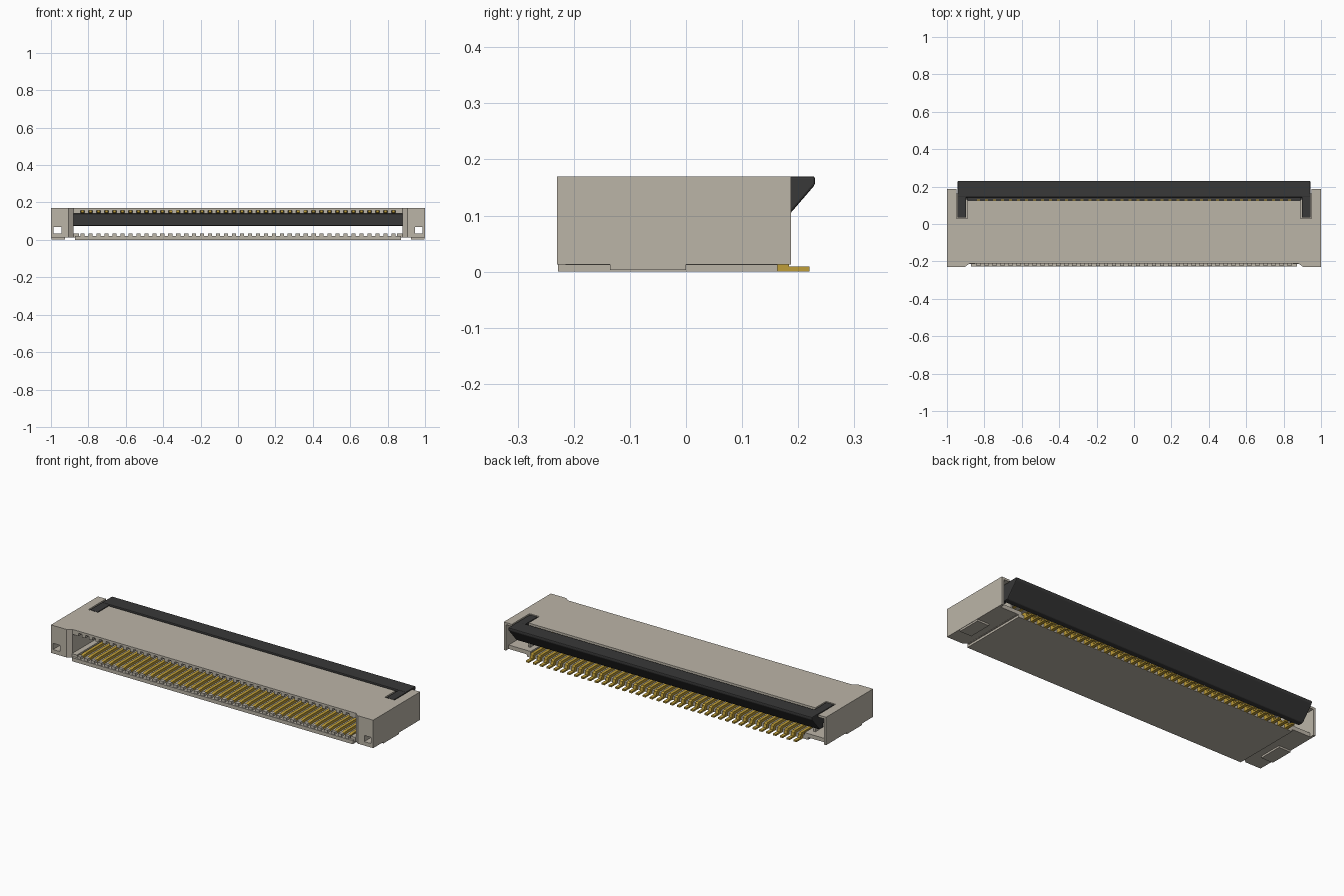
import bpy, bmesh

if "Cube" in bpy.data.objects:
    bpy.data.objects.remove(bpy.data.objects["Cube"])


def material(name, rgb, rough=0.6):
    m = bpy.data.materials.new(name)
    m.use_nodes = True
    m.diffuse_color = (*rgb, 1)
    bsdf = m.node_tree.nodes["Principled BSDF"]
    bsdf.inputs["Base Color"].default_value = (*rgb, 1)
    bsdf.inputs["Roughness"].default_value = rough
    return m


BEIGE = material("beige plastic", (0.50, 0.46, 0.39))
BLACK = material("black plastic", (0.04, 0.04, 0.04))
GOLD = material("gold contact", (0.52, 0.34, 0.04))


def prism(bm, pts, lo, hi, axis):
    """Extrude an outline: (x, y) points along z, or (y, z) points along x."""
    place = (lambda p, t: (p[0], p[1], t)) if axis == "z" else (lambda p, t: (t, p[0], p[1]))
    a = [bm.verts.new(place(p, lo)) for p in pts]
    b = [bm.verts.new(place(p, hi)) for p in pts]
    n = len(pts)
    bm.faces.new(a)
    bm.faces.new(b)
    for i in range(n):
        j = (i + 1) % n
        bm.faces.new((a[i], a[j], b[j], b[i]))


def box(bm, x0, x1, y0, y1, z0, z1):
    prism(bm, [(x0, y0), (x1, y0), (x1, y1), (x0, y1)], z0, z1, "z")


def finish(bm, name, mat, bevel=0):
    bmesh.ops.recalc_face_normals(bm, faces=bm.faces)
    me = bpy.data.meshes.new(name)
    bm.to_mesh(me)
    bm.free()
    me.materials.append(mat)
    ob = bpy.data.objects.new(name, me)
    bpy.context.collection.objects.link(ob)
    if bevel:
        mod = ob.modifiers.new("soft edges", "BEVEL")
        mod.width = bevel
        mod.segments = 2
    return ob


def mirrored(pts):
    return pts + [(-x, y) for x, y in reversed(pts)]


PINS, PITCH = 40, 0.0426
pin_x = [(i - (PINS - 1) / 2) * PITCH for i in range(PINS)]

# Roof with notched front edge and arm slots at the back
bm = bmesh.new()
prism(bm, mirrored([(0.88, -0.212), (0.905, -0.23), (1, -0.23), (1, 0.187),
                    (0.95, 0.187), (0.95, 0.03), (0.89, 0.03), (0.89, 0.125)]),
      0.158, 0.17, "z")
finish(bm, "roof", BEIGE)

# Ribs under the roof that separate the upper contacts
bm = bmesh.new()
for x in pin_x[:-1]:
    box(bm, x + 0.0105, x + PITCH - 0.0105, -0.212, 0.125, 0.142, 0.158)
for s in (-1, 1):
    box(bm, *sorted((s * (pin_x[-1] + 0.0105), s * 0.88)), -0.212, 0.125, 0.142, 0.158)
finish(bm, "roof_ribs", BEIGE)

# Floor plate, with a small front tooth ahead of each contact
bm = bmesh.new()
box(bm, -0.872, 0.872, -0.228, 0.163, 0, 0.02)
for x in pin_x:
    box(bm, x - 0.011, x + 0.011, -0.224, -0.203, 0.02, 0.035)
for s in (-1, 1):
    box(bm, *sorted((s * 0.85, s * 0.88)), -0.215, 0.163, 0.012, 0.035)
finish(bm, "floor", BEIGE)

# End blocks, each with a through hole and a pocket open at the back
for s, side in ((1, "left"), (-1, "right")):
    def end_box(x0, x1, *rest):
        box(bm, *sorted((s * x0, s * x1)), *rest)
    bm = bmesh.new()
    prism(bm, [(s * x, y) for x, y in ((0.88, -0.212), (0.905, -0.23), (0.945, -0.23),
                                       (0.945, 0.03), (0.88, 0.03))], 0.013, 0.158, "z")
    end_box(0.945, 0.987, -0.23, 0.03, 0.07, 0.158)
    end_box(0.945, 0.987, -0.23, 0.163, 0.013, 0.035)
    end_box(0.88, 0.945, 0.03, 0.163, 0.013, 0.035)
    end_box(0.987, 1.0, -0.23, 0.187, 0.013, 0.158)
    end_box(0.88, 0.89, 0.03, 0.125, 0.035, 0.158)
    finish(bm, side + "_end_block", BEIGE)

    # Solder tab under the block
    bm = bmesh.new()
    end_box(0.925, 0.998, -0.135, 0.0, 0.003, 0.013)
    finish(bm, side + "_solder_tab", BEIGE)

# Flip-lock actuator: wedge-shaped bar with two hinge arms
bm = bmesh.new()
prism(bm, [(0.143, 0.17), (0.23, 0.17), (0.23, 0.155), (0.161, 0.075), (0.13, 0.075),
           (0.13, 0.14), (0.143, 0.14)], -0.943, 0.943, "x")
finish(bm, "actuator_bar", BLACK, 0.004)
bm = bmesh.new()
for s in (-1, 1):
    box(bm, *sorted((s * 0.897, s * 0.943)), 0.036, 0.16, 0.10, 0.168)
finish(bm, "actuator_arms", BLACK)

# Strip filling the gap between roof and actuator
bm = bmesh.new()
box(bm, -0.893, 0.893, 0.125, 0.145, 0.14, 0.155)
finish(bm, "actuator_lip", BLACK)

# Contacts: lower beam stepping down to a solder foot, and an upper arm
bm = bmesh.new()
for x in pin_x:
    prism(bm, [(-0.203, 0.02), (-0.203, 0.031), (-0.17, 0.035), (0.17, 0.035), (0.18, 0.028),
               (0.184, 0.009), (0.22, 0.009), (0.22, 0), (0.163, 0), (0.163, 0.02)],
          x - 0.009, x + 0.009, "x")
    prism(bm, [(-0.19, 0.146), (-0.19, 0.157), (0.13, 0.157), (0.13, 0.144), (-0.17, 0.14)],
          x - 0.008, x + 0.008, "x")
finish(bm, "contacts", GOLD)
